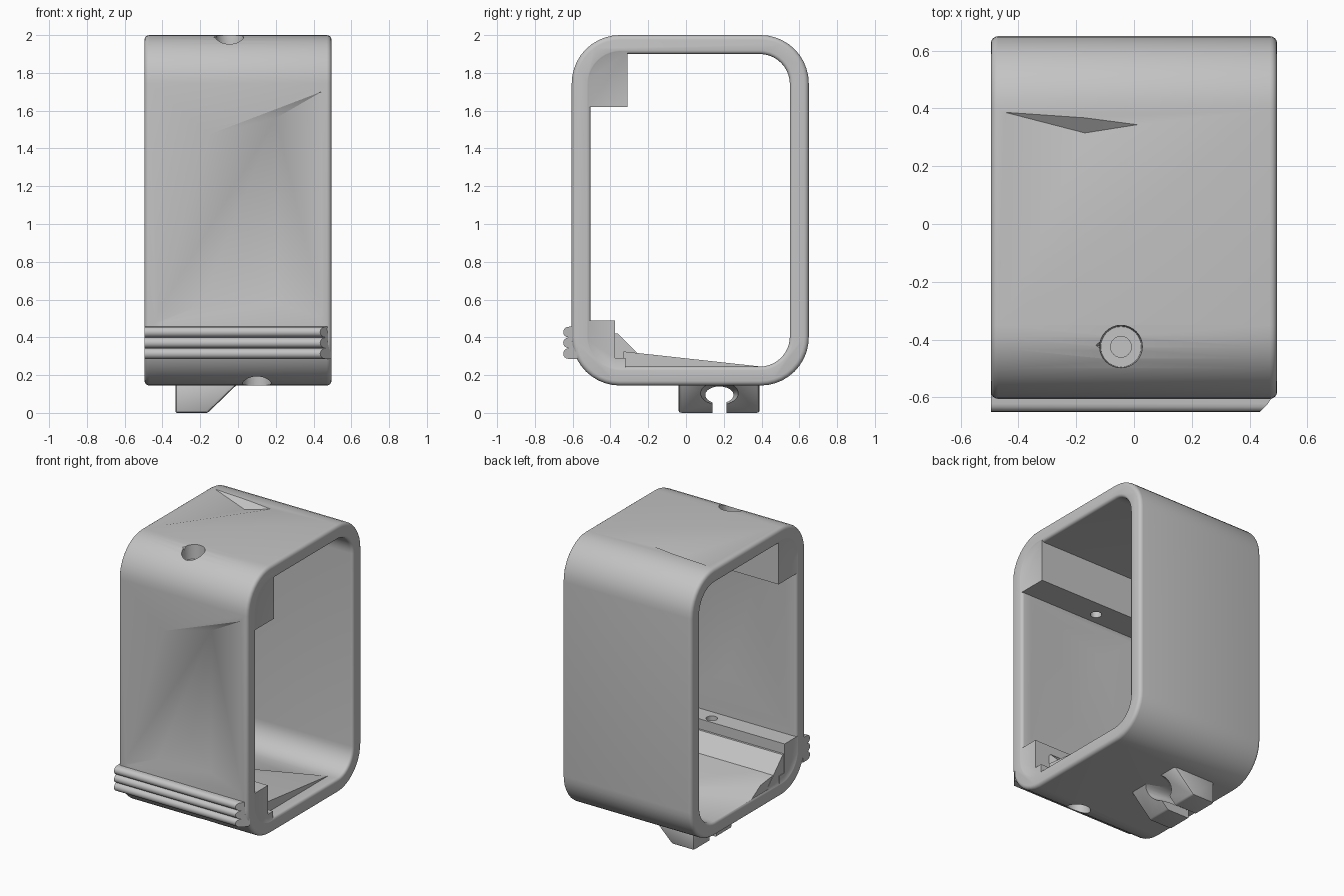
import bpy, bmesh, math

if "Cube" in bpy.data.objects:
    bpy.data.objects.remove(bpy.data.objects["Cube"], do_unlink=True)

grey = bpy.data.materials.new("plain grey")
grey.use_nodes = True
COLOUR = (0.55, 0.55, 0.55, 1)
grey.diffuse_color = COLOUR
grey.node_tree.nodes["Principled BSDF"].inputs["Base Color"].default_value = COLOUR
HALF = 0.495
FLUSH = HALF - 0.002


def finish(name, bm):
    bmesh.ops.recalc_face_normals(bm, faces=bm.faces)
    mesh = bpy.data.meshes.new(name)
    bm.to_mesh(mesh)
    bm.free()
    mesh.materials.append(grey)
    obj = bpy.data.objects.new(name, mesh)
    bpy.context.collection.objects.link(obj)
    return obj


def loft(name, sections):
    """Join (y, z) outlines placed at successive x positions."""
    bm = bmesh.new()
    rings = [[bm.verts.new((x, y, z)) for y, z in outline] for x, outline in sections]
    bm.faces.new(rings[0])
    bm.faces.new(rings[-1])
    for a, b in zip(rings, rings[1:]):
        for i in range(len(a)):
            bm.faces.new((a[i - 1], a[i], b[i], b[i - 1]))
    return finish(name, bm)


def prism(name, outline, x0=-HALF, x1=HALF):
    return loft(name, [(x0, outline), (x1, outline)])


def rounded(y0, y1, z0, z1, r, grow=0.0, steps=10):
    pts = []
    corners = [(y1 - r, z1 - r), (y0 + r, z1 - r), (y0 + r, z0 + r), (y1 - r, z0 + r)]
    for quarter, (cy, cz) in enumerate(corners):
        for i in range(steps + 1):
            a = math.pi / 2 * (quarter + i / steps)
            pts.append((cy + (r + grow) * math.cos(a), cz + (r + grow) * math.sin(a)))
    return pts


def rim(width):
    """Quarter-round steps: distance from the end, amount of rounding."""
    angles = [math.pi / 2 * i / 4 for i in range(5)]
    return [(width * (1 - math.cos(a)), width * (1 - math.sin(a))) for a in angles]


def mirrored(sections):
    return sections + [(-x, outline) for x, outline in reversed(sections)]


def box(y0, y1, z0, z1):
    return [(y0, z0), (y1, z0), (y1, z1), (y0, z1)]


def hull(name, points):
    bm = bmesh.new()
    for p in points:
        bm.verts.new(p)
    bmesh.ops.convex_hull(bm, input=bm.verts)
    return finish(name, bm)


def cone(name, x, y, z0, z1, r0, r1):
    bm = bmesh.new()
    bmesh.ops.create_cone(bm, cap_ends=True, segments=32, radius1=r0, radius2=r1, depth=z1 - z0)
    bmesh.ops.translate(bm, verts=bm.verts, vec=(x, y, (z0 + z1) / 2))
    return finish(name, bm)


def combine(obj, tool, operation='DIFFERENCE'):
    mod = obj.modifiers.new("combine", 'BOOLEAN')
    mod.operation, mod.object, mod.solver = operation, tool, 'EXACT'
    bpy.context.view_layer.objects.active = obj
    bpy.ops.object.modifier_apply(modifier=mod.name)
    bpy.data.objects.remove(tool, do_unlink=True)


# Rounded sleeve, open on both sides, with softened rims
OUTER = (-0.605, 0.65, 0.145, 2.0, 0.255)
INNER = (-0.505, 0.55, 0.245, 1.9, 0.16)
body = loft("sleeve_body", mirrored([(-HALF + d, rounded(*OUTER, -g)) for d, g in rim(0.025)]))
flare = [(-0.6, rounded(*INNER, 0.02))]
flare += [(-HALF + d, rounded(*INNER, g)) for d, g in rim(0.02)]
combine(body, loft("opening_cutter", mirrored(flare)))

# Shallow faceted hollows in both faces of the front wall and in the top wall
combine(body, hull("front_hollow_cutter", [
    (-0.17, -0.607, 1.47), (0.46, -0.607, 1.71), (0.46, -0.607, 0.5), (-0.46, -0.607, 0.47),
    (0.2, -0.573, 1.56), (0.05, -0.577, 0.8), (-0.2, -0.585, 0.57), (0.2, -0.585, 0.58)]))
combine(body, hull("inner_hollow_cutter", [
    (-0.44, -0.503, 0.52), (0.44, -0.503, 0.52), (0.44, -0.503, 1.6), (-0.44, -0.503, 1.6),
    (0.05, -0.522, 0.8), (-0.15, -0.522, 1.4), (0.2, -0.522, 1.5)]))
combine(body, hull("top_hollow_cutter", [
    (-0.46, 0.39, 2.002), (0.02, 0.345, 2.002), (-0.17, 0.37, 2.002), (-0.44, -0.3, 2.002),
    (-0.17, 0.315, 1.96)]))

# Blocks inside the front corners
combine(body, prism("upper_block", [(-0.55, 1.62), (-0.31, 1.62), (-0.31, 1.93),
                                    (-0.4, 1.93), (-0.55, 1.8)], -FLUSH, FLUSH), 'UNION')
combine(body, prism("lower_block", [(-0.54, 0.35), (-0.4, 0.22), (-0.32, 0.2), (-0.32, 0.29),
                                    (-0.375, 0.29), (-0.375, 0.49), (-0.54, 0.49)],
                    -FLUSH, FLUSH), 'UNION')
combine(body, prism("ledge_slope", [(-0.45, 0.3), (-0.35, 0.2), (-0.2, 0.2), (-0.2, 0.26),
                                    (-0.27, 0.33), (-0.36, 0.42), (-0.45, 0.42)],
                    -0.49, 0.38), 'UNION')

# Raised ramp on the inner floor, tapering off diagonally
combine(body, hull("floor_ramp", [
    (0.42, -0.33, 0.325), (0.42, -0.33, 0.2), (0.42, 0.38, 0.247), (0.42, 0.38, 0.2),
    (-0.488, -0.33, 0.325), (-0.488, -0.33, 0.2), (-0.488, -0.12, 0.3),
    (-0.488, -0.02, 0.24), (-0.488, -0.02, 0.2)]), 'UNION')

# Countersunk pin holes through the top and bottom blocks
for x, z0, z1, r0, r1, s0, s1 in ((-0.045, 1.9, 2.03, 0.07, 0.076, 1.55, 1.95),
                                  (0.1, 0.1, 0.25, 0.08, 0.07, 0.2, 0.6)):
    combine(body, cone("sink_cutter", x, -0.425, z0, z1, r0, r1))
    combine(body, cone("pin_cutter", x, -0.425, s0, s1, 0.036, 0.036))
combine(body, hull("spur_cutter", [(-0.15, -0.42, 2.01), (-0.07, -0.36, 2.01),
                                   (-0.07, -0.48, 2.01), (-0.08, -0.42, 1.93)]))

# Three-ribbed grip with one slanted end
profile = [(-0.575, 0.285)]
for k in range(3):
    for i in range(9):
        a = -math.pi / 2 + math.pi * i / 8
        profile.append((-0.622 - 0.028 * math.cos(a), 0.314 + 0.057 * k + 0.028 * math.sin(a)))
profile.append((-0.575, 0.457))
grip = prism("ribbed_grip", profile)
for v in grip.data.vertices:
    if v.co.x > 0:
        v.co.x -= max(0, -0.59 - v.co.y)

# Slotted clip under the base, its socket flared at the sloping end
clip = hull("base_clip", [(x, y, z) for y in (-0.04, 0.39)
                          for x, z in ((-0.33, 0), (-0.16, 0), (0, 0.155), (-0.33, 0.155))])
bevel = clip.modifiers.new("soft", 'BEVEL')
bevel.width, bevel.segments = 0.015, 2
bpy.context.view_layer.objects.active = clip
bpy.ops.object.modifier_apply(modifier=bevel.name)
combine(clip, prism("slot_cutter", box(0.14, 0.215, -0.1, 0.1), -0.5, 0.2))


def socket(scale):
    return [(0.177 + 0.075 * scale * math.cos(a), 0.095 + 0.045 * scale * math.sin(a))
            for a in (i * math.pi / 12 for i in range(24))]


combine(clip, loft("socket_cutter", [(-0.5, socket(1)), (-0.17, socket(1)), (0.03, socket(1.6))]))

# Smooth shading with sharp creases
for obj in (body, grip, clip):
    bpy.ops.object.select_all(action='DESELECT')
    obj.select_set(True)
    bpy.context.view_layer.objects.active = obj
    bpy.ops.object.shade_smooth_by_angle(angle=math.radians(35))
